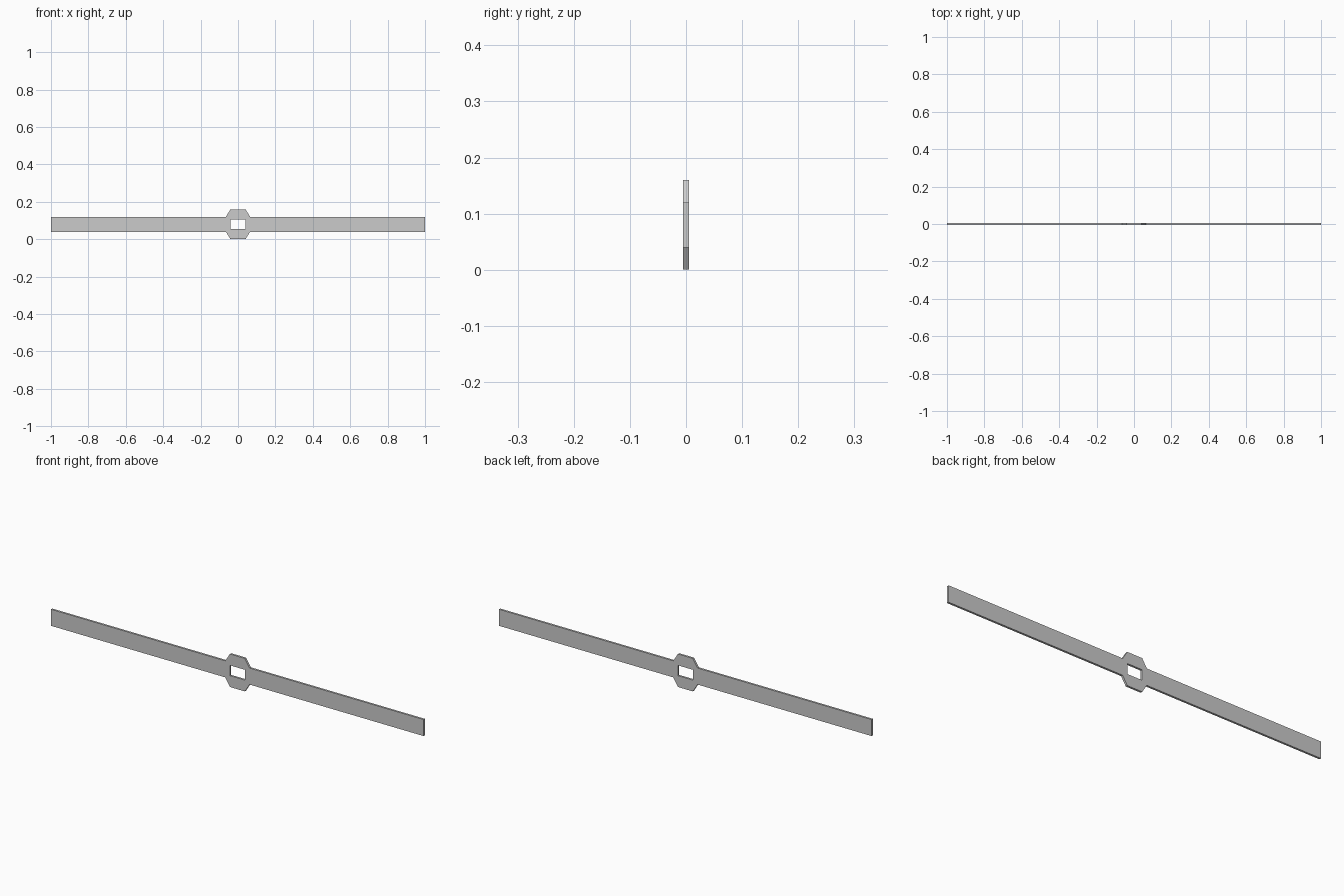
import bpy
import math

if "Cube" in bpy.data.objects:
    bpy.data.objects.remove(bpy.data.objects["Cube"])

ZC = 0.08          # height of the centre line
THICK = 0.01       # plate thickness

# One quarter of the outline, bar tip to hub top (relative to centre)
quarter = [(1.0, 0.04), (0.065, 0.04), (0.04, 0.08)]
hole_corner = [(0.04, 0.025)]


def mirror_loop(q):
    """Mirror a quarter profile into a full closed loop."""
    right_top = list(q)
    left_top = [(-x, z) for x, z in reversed(q)]
    top = right_top + left_top
    return top + [(-x, -z) for x, z in top]


def add_loop(curve, pts):
    s = curve.splines.new('POLY')
    s.points.add(len(pts) - 1)
    for p, (x, z) in zip(s.points, pts):
        p.co = (x, z, 0, 1)
    s.use_cyclic_u = True


# Flat bar with a faceted hub and a rectangular slot through it
curve = bpy.data.curves.new("slotted_bar", 'CURVE')
curve.dimensions = '2D'
curve.fill_mode = 'BOTH'
curve.extrude = THICK / 2
add_loop(curve, mirror_loop(quarter))
add_loop(curve, mirror_loop(hole_corner))

bar = bpy.data.objects.new("slotted_bar", curve)
bpy.context.collection.objects.link(bar)
bar.rotation_euler = (math.pi / 2, 0, 0)
bar.location = (0, 0, ZC)

# Turn into a mesh
bpy.context.view_layer.objects.active = bar
bar.select_set(True)
bpy.ops.object.convert(target='MESH')
bpy.ops.object.transform_apply(location=True, rotation=True, scale=True)
bpy.ops.object.mode_set(mode='EDIT')
bpy.ops.mesh.select_all(action='SELECT')
bpy.ops.mesh.remove_doubles(threshold=0.0005)
bpy.ops.mesh.normals_make_consistent(inside=False)
bpy.ops.object.mode_set(mode='OBJECT')
bpy.ops.object.shade_flat()
